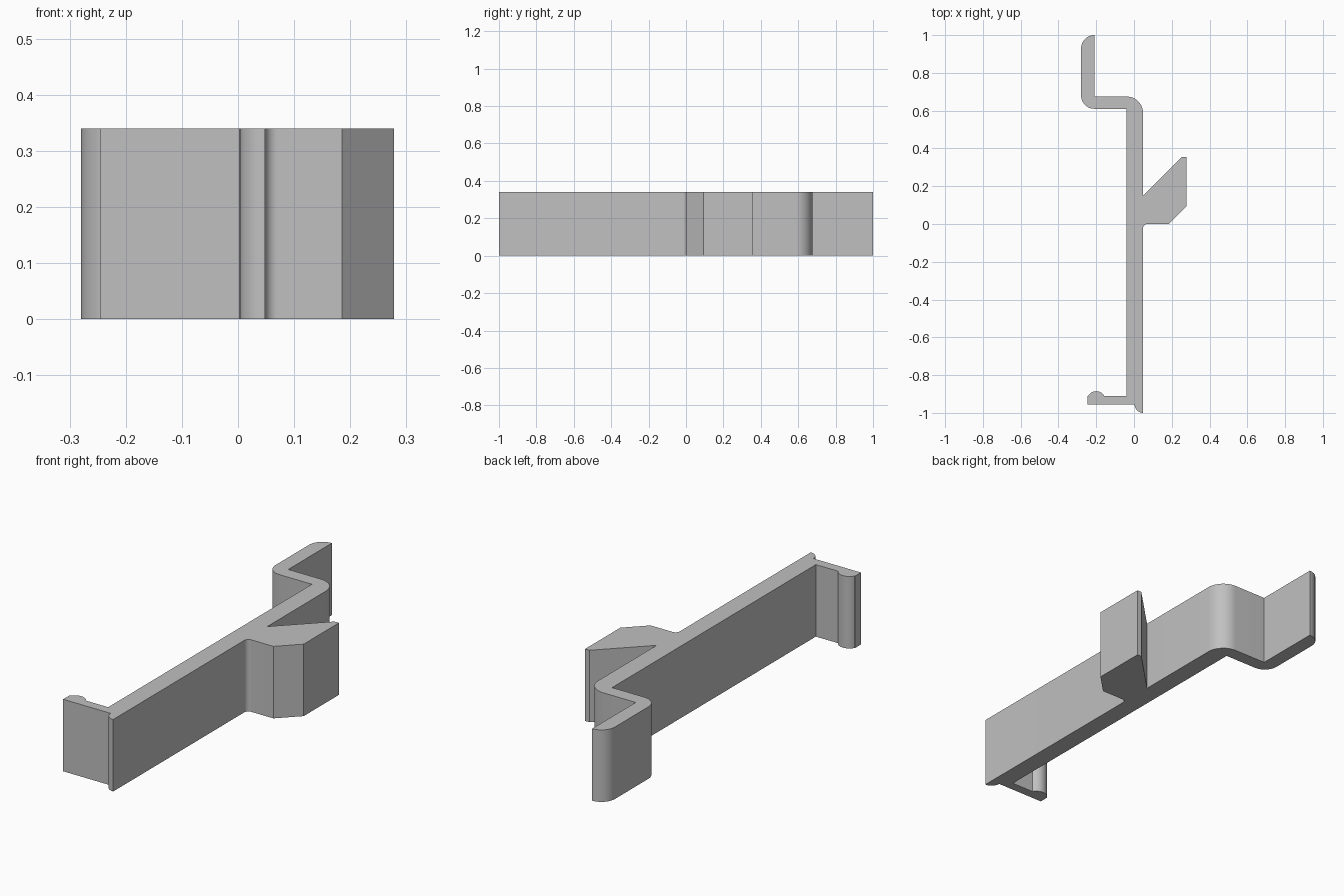
import bpy
import bmesh
from math import cos, sin, radians

HEIGHT = 0.34

old = bpy.data.objects.get("Cube")
if old:
    bpy.data.objects.remove(old, do_unlink=True)

grey = bpy.data.materials.new("plain grey")
grey.use_nodes = True
colour = (0.53, 0.53, 0.53, 1)
grey.diffuse_color = colour
grey.node_tree.nodes["Principled BSDF"].inputs["Base Color"].default_value = colour


def arc(cx, cy, r, start, end, steps=12):
    """Points along an arc, angles in degrees."""
    angles = [radians(start + (end - start) * i / steps) for i in range(steps + 1)]
    return [(cx + r * cos(a), cy + r * sin(a)) for a in angles]


# Outline of the clip, counter-clockwise from the foot
outline = []
# Rounded foot lip
outline += arc(0.048, -0.955, 0.045, 180, 270)
# Outer wall and fillet into the prong
outline += arc(0.07, -0.022, 0.022, 180, 90)
# Angled prong
outline += [(0.185, 0), (0.278, 0.093), (0.278, 0.356), (0.255, 0.356), (0.048, 0.15)]
# Upper shoulder bend
outline += arc(-0.04, 0.587, 0.088, 0, 90)
# Upper tab with rounded outer corners
outline += [(-0.21, 0.675)]
outline += arc(-0.21, 0.93, 0.07, 90, 180)
outline += arc(-0.21, 0.68, 0.07, 180, 270)
# Inner wall down to the hook
outline += [(-0.041, 0.61), (-0.041, -0.91)]
# Hook with rounded bump
outline += arc(-0.2, -0.934, 0.049, 29, 151)
outline += [(-0.245, -0.91), (-0.245, -0.955)]

# Extrude the outline upwards
bm = bmesh.new()
base = bm.faces.new([bm.verts.new((x, y, 0)) for x, y in outline])
top = bmesh.ops.extrude_face_region(bm, geom=[base], use_keep_orig=True)
bmesh.ops.translate(bm, vec=(0, 0, HEIGHT),
                    verts=[g for g in top["geom"] if isinstance(g, bmesh.types.BMVert)])
bmesh.ops.recalc_face_normals(bm, faces=bm.faces)
mesh = bpy.data.meshes.new("clip_bracket")
bm.to_mesh(mesh)
bm.free()
mesh.materials.append(grey)

clip = bpy.data.objects.new("clip_bracket", mesh)
bpy.context.collection.objects.link(clip)
bpy.ops.object.select_all(action='DESELECT')
clip.select_set(True)
bpy.context.view_layer.objects.active = clip
bpy.ops.object.shade_smooth_by_angle(angle=radians(25))
